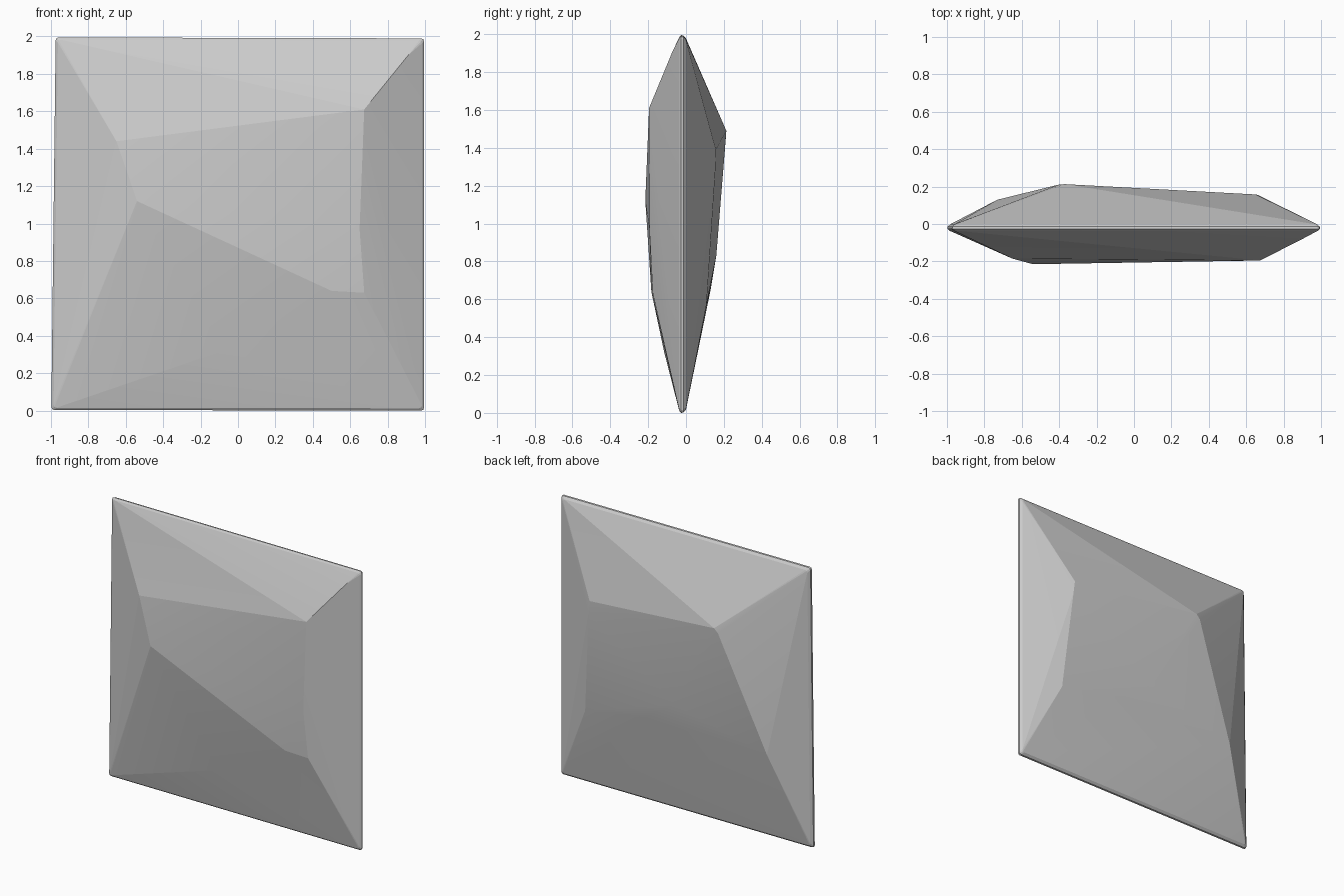
import bpy, bmesh, math

if "Cube" in bpy.data.objects:
    bpy.data.objects.remove(bpy.data.objects["Cube"])

# Flattened pillow: faceted front and back bulges hulled with a thin rounded rim
front_bulge = [(-0.65, -0.185, 1.44), (-0.54, -0.215, 1.12), (0.675, -0.195, 1.61),
               (0.65, -0.193, 0.97), (0.675, -0.175, 0.63), (0.50, -0.183, 0.64),
               (0.91, -0.075, 1.90), (-0.08, -0.115, 0.32)]
back_bulge = [(-0.37, 0.213, 1.49), (-0.40, 0.211, 1.46), (0.65, 0.158, 1.39),
              (0.66, 0.156, 1.30), (0.72, 0.108, 0.57), (0.24, 0.13, 0.66),
              (-0.02, 0.16, 0.83), (-0.73, 0.13, 0.65)]

# Corners of the rim (x, z)
corners = [(-0.975, 1.995), (0.995, 1.99), (0.995, 0.0), (-0.998, 0.003)]
# Rim section: (depth y, inset from the outer edge)
section = [(-0.036, 0.012), (-0.026, 0.0), (-0.014, 0.002), (0.0, 0.018)]
ROUND = 0.015

bm = bmesh.new()
for p in front_bulge + back_bulge:
    bm.verts.new(p)
for x, z in corners:
    sx = math.copysign(1, x)
    sz = 1 if z > 1 else -1
    for y, inset in section:
        cx, cz = x - sx * (inset + ROUND), z - sz * (inset + ROUND)
        for a in (0, math.pi / 4, math.pi / 2):
            bm.verts.new((cx + sx * ROUND * math.cos(a), y, cz + sz * ROUND * math.sin(a)))

hull = bmesh.ops.convex_hull(bm, input=bm.verts)
loose = {g for g in hull["geom_interior"] + hull["geom_unused"] if isinstance(g, bmesh.types.BMVert)}
bmesh.ops.delete(bm, geom=list(loose), context="VERTS")
bmesh.ops.recalc_face_normals(bm, faces=bm.faces)

mesh = bpy.data.meshes.new("cushion")
bm.to_mesh(mesh)
bm.free()
cushion = bpy.data.objects.new("cushion", mesh)
bpy.context.collection.objects.link(cushion)

# Soften only the faintest creases
bpy.context.view_layer.objects.active = cushion
cushion.select_set(True)
bpy.ops.object.shade_smooth_by_angle(angle=math.radians(6))
